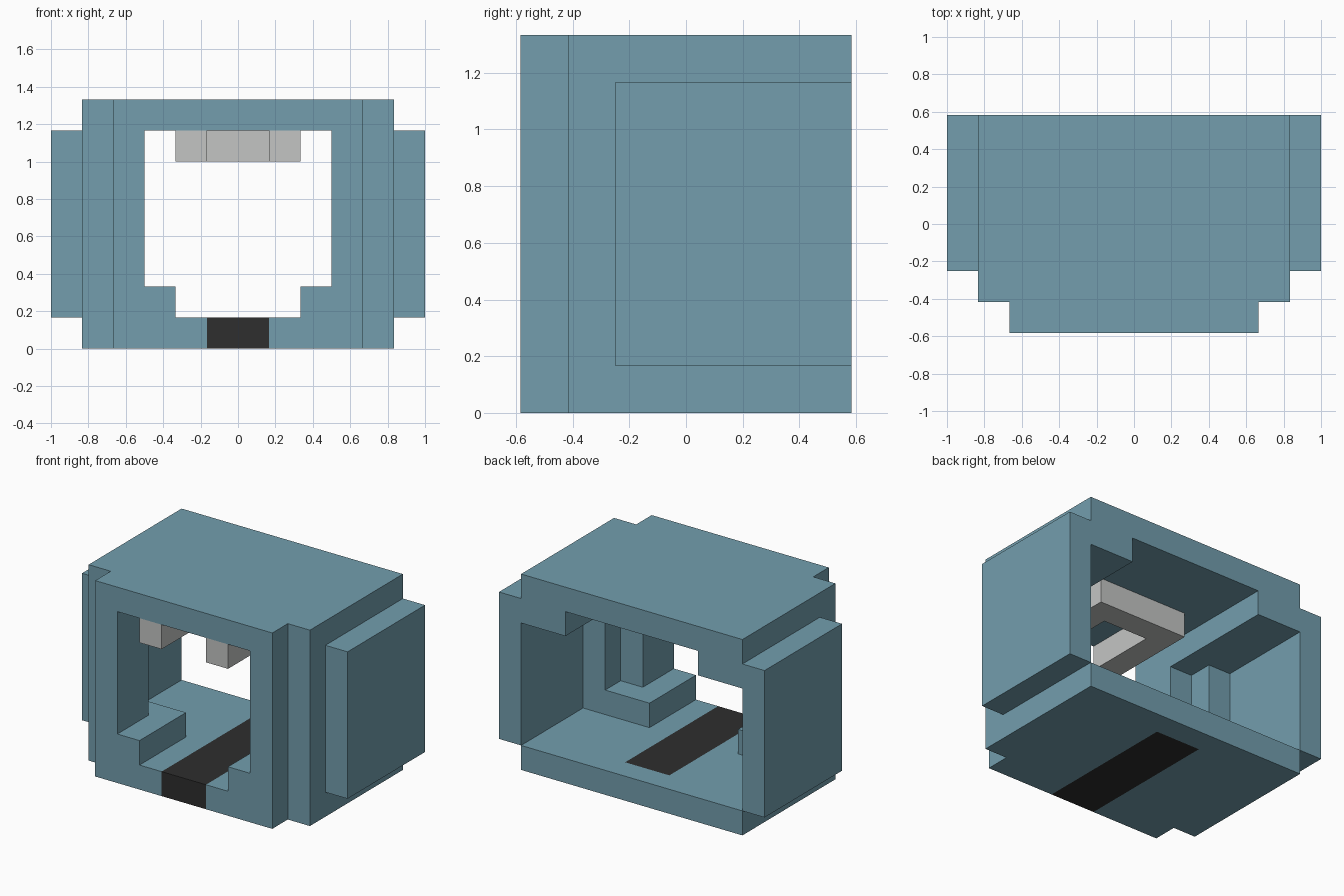
import bpy
import bmesh

cube = bpy.data.objects.get("Cube")
if cube:
    bpy.data.objects.remove(cube, do_unlink=True)

U = 1 / 6        # one grid block
DEPTH = 7        # blocks from front to back


def material(name, rgb):
    linear = [((c / 255 + 0.055) / 1.055) ** 2.4 for c in rgb]
    mat = bpy.data.materials.new(name)
    mat.use_nodes = True
    mat.diffuse_color = (*linear, 1)
    bsdf = next(n for n in mat.node_tree.nodes if n.type == 'BSDF_PRINCIPLED')
    bsdf.inputs["Base Color"].default_value = (*linear, 1)
    return mat


teal = material("dusty teal", (115, 158, 174))
grey = material("light grey", (196, 197, 196))
black = material("charcoal", (46, 46, 46))


def prism(name, plan, z0, z1, mat, mirror=False):
    """Extrude a plan outline, given in blocks from the front edge, from z0 to z1."""
    bm = bmesh.new()
    verts = [bm.verts.new((x * U, (y - DEPTH / 2) * U, z0 * U)) for x, y in plan]
    base = bm.faces.new(verts)
    top = bmesh.ops.extrude_face_region(bm, geom=[base])["geom"]
    bmesh.ops.translate(bm, vec=(0, 0, (z1 - z0) * U),
                        verts=[g for g in top if isinstance(g, bmesh.types.BMVert)])
    bmesh.ops.recalc_face_normals(bm, faces=bm.faces)
    mesh = bpy.data.meshes.new(name)
    bm.to_mesh(mesh)
    bm.free()
    mesh.materials.append(mat)
    obj = bpy.data.objects.new(name, mesh)
    bpy.context.collection.objects.link(obj)
    if mirror:
        mod = obj.modifiers.new("Mirror", 'MIRROR')
        mod.use_axis[0] = True
        mod.use_mirror_merge = False
    return obj


# Floor with a slot for the dark strip, and the strip filling it
prism("floor", [(-4, 0), (-1, 0), (-1, 6), (1, 6), (1, 0), (4, 0),
                (4, 1), (5, 1), (5, 7), (-5, 7), (-5, 1), (-4, 1)], 0, 1, teal)
prism("floor_strip", [(-1, 0), (1, 0), (1, 6), (-1, 6)], 0, 1, black)

# Roof slab
prism("roof", [(-4, 0), (4, 0), (4, 1), (5, 1), (5, 7),
               (-5, 7), (-5, 1), (-4, 1)], 7, 8, teal)

# Stepped walls running from the front posts out to the side panels
prism("side_walls", [(3, 0), (4, 0), (4, 1), (5, 1), (5, 2), (6, 2), (6, 7),
                     (5, 7), (5, 3), (4, 3), (4, 2), (3, 2)], 1, 7, teal, mirror=True)

# Low ledges in the front corners
prism("corner_ledges", [(2, 0), (3, 0), (3, 2), (4, 2), (4, 3), (2, 3)],
      1, 2, teal, mirror=True)

# Beams under the roof along both sides
prism("roof_beams", [(3, 2), (4, 2), (4, 3), (5, 3), (5, 7), (3, 7)],
      6, 7, teal, mirror=True)

# U-shaped frame hanging from the roof
prism("ceiling_frame", [(-2, 0), (-1, 0), (-1, 3), (1, 3), (1, 0), (2, 0),
                        (2, 4), (-2, 4)], 6, 7, grey)
